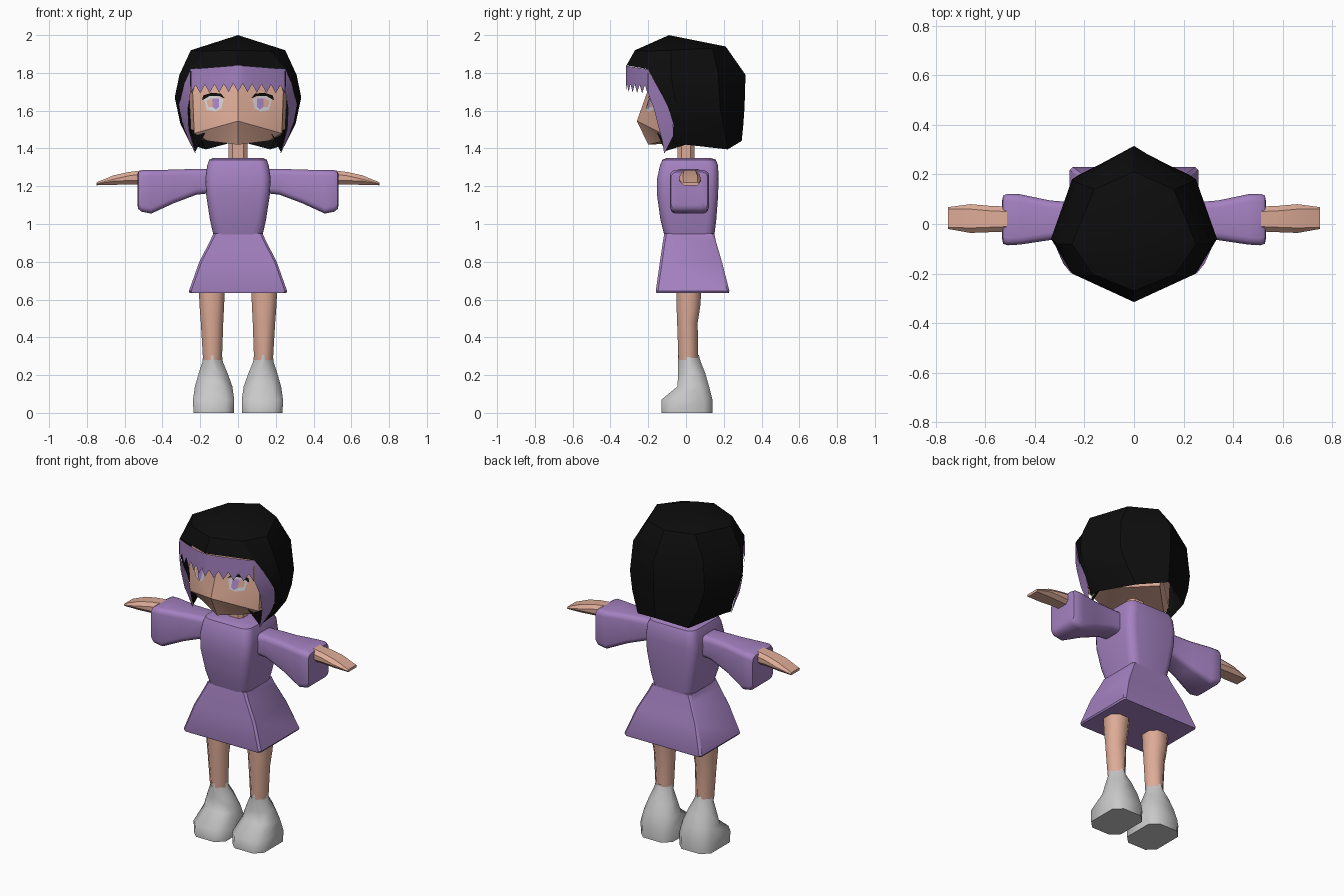
import bpy, bmesh, math
from mathutils import Vector
from mathutils.bvhtree import BVHTree


def material(name, rgb):
    m = bpy.data.materials.new(name)
    m.diffuse_color = (*rgb, 1)
    return m


PURPLE = material("purple cloth", (0.37, 0.22, 0.53))
BLACK = material("black hair", (0.004, 0.004, 0.004))
SKIN = material("skin", (0.73, 0.41, 0.31))
GREY = material("boot grey", (0.58, 0.58, 0.58))
WHITE = material("eye white", (0.62, 0.62, 0.66))


def finish(name, bm, mat, angle=40):
    bmesh.ops.remove_doubles(bm, verts=bm.verts, dist=0.0005)
    bmesh.ops.recalc_face_normals(bm, faces=bm.faces)
    me = bpy.data.meshes.new(name)
    bm.to_mesh(me)
    bm.free()
    me.materials.append(mat)
    ob = bpy.data.objects.new(name, me)
    bpy.context.collection.objects.link(ob)
    if angle:
        bpy.ops.object.select_all(action='DESELECT')
        ob.select_set(True)
        bpy.context.view_layer.objects.active = ob
        bpy.ops.object.shade_smooth_by_angle(angle=math.radians(angle))
    return ob


def round_rect(a0, a1, b0, b1, r, n):
    """Outline of a rectangle with corners of radius r in n segments."""
    pts = []
    for k, (ca, cb) in enumerate([(a1 - r, b1 - r), (a0 + r, b1 - r), (a0 + r, b0 + r), (a1 - r, b0 + r)]):
        for i in range(n + 1):
            t = math.pi / 2 * (k + i / n)
            pts.append((ca + r * math.cos(t), cb + r * math.sin(t)))
    return pts


def loft(name, rings, mat, r, n=1, along="z", side=1, angle=40):
    """Loft rounded rectangles (position, a0, a1, b0, b1) along an axis, with caps."""
    bm = bmesh.new()
    loops = []
    for p, a0, a1, b0, b1 in rings:
        rad = min(r, (a1 - a0) * 0.45, (b1 - b0) * 0.45)
        pts = round_rect(a0, a1, b0, b1, rad, n)
        loops.append([bm.verts.new((side * a, b, p) if along == "z" else (side * p, a, b)) for a, b in pts])
    for u, v in zip(loops, loops[1:]):
        for i in range(len(u)):
            j = (i + 1) % len(u)
            bm.faces.new((u[i], u[j], v[j], v[i]))
    bm.faces.new(loops[0])
    bm.faces.new(loops[-1])
    return finish(name, bm, mat, angle)


def add_grid(bm, rows):
    """Skin rows of half-model points, and the mirrored half."""
    for s in (1, -1):
        vs = [[bm.verts.new((s * x, y, z)) for x, y, z in row] for row in rows]
        for u, v in zip(vs, vs[1:]):
            for i in range(len(u) - 1):
                q = [u[i], u[i + 1], v[i + 1], v[i]]
                bm.faces.new(q if s == 1 else q[::-1])
    bmesh.ops.remove_doubles(bm, verts=bm.verts, dist=0.0005)


# Dress: rounded bodice and flared four-cornered skirt
loft("bodice", [(0.94, -0.13, 0.13, -0.115, 0.15), (1.02, -0.148, 0.148, -0.135, 0.16),
                (1.15, -0.168, 0.168, -0.153, 0.17), (1.24, -0.173, 0.173, -0.153, 0.172),
                (1.31, -0.163, 0.163, -0.138, 0.17), (1.34, -0.153, 0.153, -0.125, 0.158),
                (1.35, -0.13, 0.13, -0.10, 0.13)], PURPLE, 0.05, 4)
loft("skirt", [(0.95, -0.13, 0.13, -0.115, 0.15), (0.91, -0.148, 0.148, -0.122, 0.158),
               (0.80, -0.205, 0.205, -0.138, 0.19), (0.645, -0.26, 0.26, -0.16, 0.23),
               (0.635, -0.255, 0.255, -0.157, 0.227)], PURPLE, 0.012, 1)

# Neck
loft("neck", [(1.33, -0.05, 0.05, -0.045, 0.045), (1.5, -0.05, 0.05, -0.045, 0.045)], SKIN, 0.02)

# Arms and legs
for s, tag in ((1, "right"), (-1, "left")):
    loft("sleeve_" + tag, [(0.13, -0.055, 0.085, 1.165, 1.29), (0.22, -0.055, 0.085, 1.155, 1.292),
                           (0.34, -0.065, 0.095, 1.11, 1.288), (0.46, -0.083, 0.12, 1.055, 1.285),
                           (0.51, -0.086, 0.122, 1.065, 1.285), (0.528, -0.08, 0.115, 1.08, 1.275),
                           (0.532, -0.06, 0.095, 1.10, 1.262)], PURPLE, 0.03, 3, "x", s)
    loft("hand_" + tag, [(0.50, -0.03, 0.07, 1.21, 1.285), (0.58, -0.033, 0.073, 1.21, 1.275),
                         (0.66, -0.036, 0.08, 1.207, 1.257), (0.75, -0.02, 0.068, 1.205, 1.22)],
         SKIN, 0.02, 1, "x", s)
    loft("leg_" + tag, [(0.28, 0.085, 0.185, -0.04, 0.063), (0.48, 0.078, 0.197, -0.047, 0.062),
                        (0.56, 0.074, 0.203, -0.05, 0.075), (0.70, 0.068, 0.21, -0.05, 0.085)],
         SKIN, 0.035, 1, "z", s, 60)
    loft("boot_" + tag, [(0.0, 0.022, 0.236, -0.13, 0.14), (0.07, 0.02, 0.238, -0.13, 0.14),
                         (0.14, 0.03, 0.228, -0.045, 0.122), (0.21, 0.055, 0.208, -0.042, 0.102),
                         (0.27, 0.08, 0.188, -0.042, 0.078), (0.307, 0.085, 0.185, -0.042, 0.068)],
         GREY, 0.045, 1, "z", s, 60)

# Head: faceted, with a ridge across the face and a flat underside
bm = bmesh.new()
add_grid(bm, [
    [(0, 0, 1.43), (0, 0, 1.43), (0, 0, 1.43), (0, 0, 1.43)],
    [(0, -0.20, 1.42), (0.16, -0.12, 1.44), (0.215, 0.0, 1.45), (0, 0.22, 1.45)],
    [(0, -0.26, 1.545), (0.232, -0.13, 1.48), (0.25, 0.0, 1.50), (0, 0.24, 1.50)],
    [(0, -0.205, 1.70), (0.24, -0.13, 1.70), (0.26, 0.0, 1.70), (0, 0.24, 1.70)],
    [(0, -0.22, 1.82), (0.20, -0.13, 1.82), (0.22, 0.0, 1.82), (0, 0.2, 1.82)]])
bmesh.ops.dissolve_degenerate(bm, dist=0.0005, edges=bm.edges)
bmesh.ops.triangulate(bm, faces=bm.faces)
tree = BVHTree.FromBMesh(bm)
finish("head", bm, SKIN, 25)


def face_plate(name, pts, mat, lift):
    """Thin mirrored plates projected from the front onto the face."""
    bm = bmesh.new()
    for s in (1, -1):
        vs = []
        for x, z in pts:
            hit = tree.ray_cast(Vector((s * x, -1, z)), Vector((0, 1, 0)))[0]
            vs.append(bm.verts.new((s * x, hit.y - lift, z)))
        bm.faces.new(vs)
    finish(name, bm, mat, 0)


# Eyes
face_plate("eye_whites", [(0.075, 1.66), (0.09, 1.61), (0.12, 1.595), (0.165, 1.605), (0.18, 1.66), (0.13, 1.685)],
           WHITE, 0.004)
face_plate("irises", [(0.10, 1.665), (0.10, 1.62), (0.115, 1.605), (0.135, 1.62), (0.135, 1.665)], PURPLE, 0.007)
face_plate("lashes", [(0.07, 1.665), (0.10, 1.678), (0.15, 1.678), (0.19, 1.655), (0.185, 1.68), (0.14, 1.695),
                      (0.09, 1.69)], BLACK, 0.008)

# Hair: faceted crown, then sides and back hanging as an open shell
bm = bmesh.new()
rim = [(0, -0.315, 1.84), (0.25, -0.20, 1.82), (0.31, -0.08, 1.79), (0.235, 0.17, 1.80), (0, 0.315, 1.79)]
add_grid(bm, [
    [(0, -0.09, 2.0)] * 5,
    [(0, -0.27, 1.92), (0.17, -0.20, 1.915), (0.25, -0.08, 1.92), (0.16, 0.14, 1.93), (0, 0.21, 1.94)],
    rim])
add_grid(bm, [
    rim[1:],
    [(0.31, -0.10, 1.63), (0.335, -0.06, 1.67), (0.25, 0.18, 1.62), (0, 0.31, 1.62)],
    [(0.293, -0.067, 1.53), (0.305, -0.02, 1.53), (0.22, 0.20, 1.51), (0, 0.303, 1.52)],
    [(0.25, -0.07, 1.425), (0.25, 0.0, 1.42), (0.17, 0.22, 1.395), (0, 0.295, 1.44)]])
# dark inner ends below the cheeks
add_grid(bm, [[(0.17, -0.155, 1.49), (0.25, -0.11, 1.50)], [(0.225, -0.112, 1.385), (0.25, 0.0, 1.42)]])
bmesh.ops.dissolve_degenerate(bm, dist=0.0005, edges=bm.edges)
finish("hair", bm, BLACK, 30)

# Jagged fringe and side locks
bm = bmesh.new()
top, low = [], []
for i in range(11):
    t = i / 10
    x, y = 0.25 * t, -0.318 + 0.115 * t ** 1.3
    top.append((x, y, 1.84 - 0.02 * t))
    low.append((x, y, (1.70 if i % 2 == 0 else 1.745) - 0.01 * t))
add_grid(bm, [top, low])
add_grid(bm, [
    [(0.25, -0.203, 1.82), (0.251, -0.202, 1.82)],
    [(0.252, -0.20, 1.69), (0.285, -0.16, 1.745)],
    [(0.265, -0.17, 1.61), (0.312, -0.10, 1.63)],
    [(0.26, -0.142, 1.50), (0.295, -0.067, 1.54)],
    [(0.243, -0.126, 1.44), (0.268, -0.07, 1.46)],
    [(0.224, -0.116, 1.375), (0.227, -0.113, 1.375)]])
finish("fringe", bm, PURPLE, 30)
